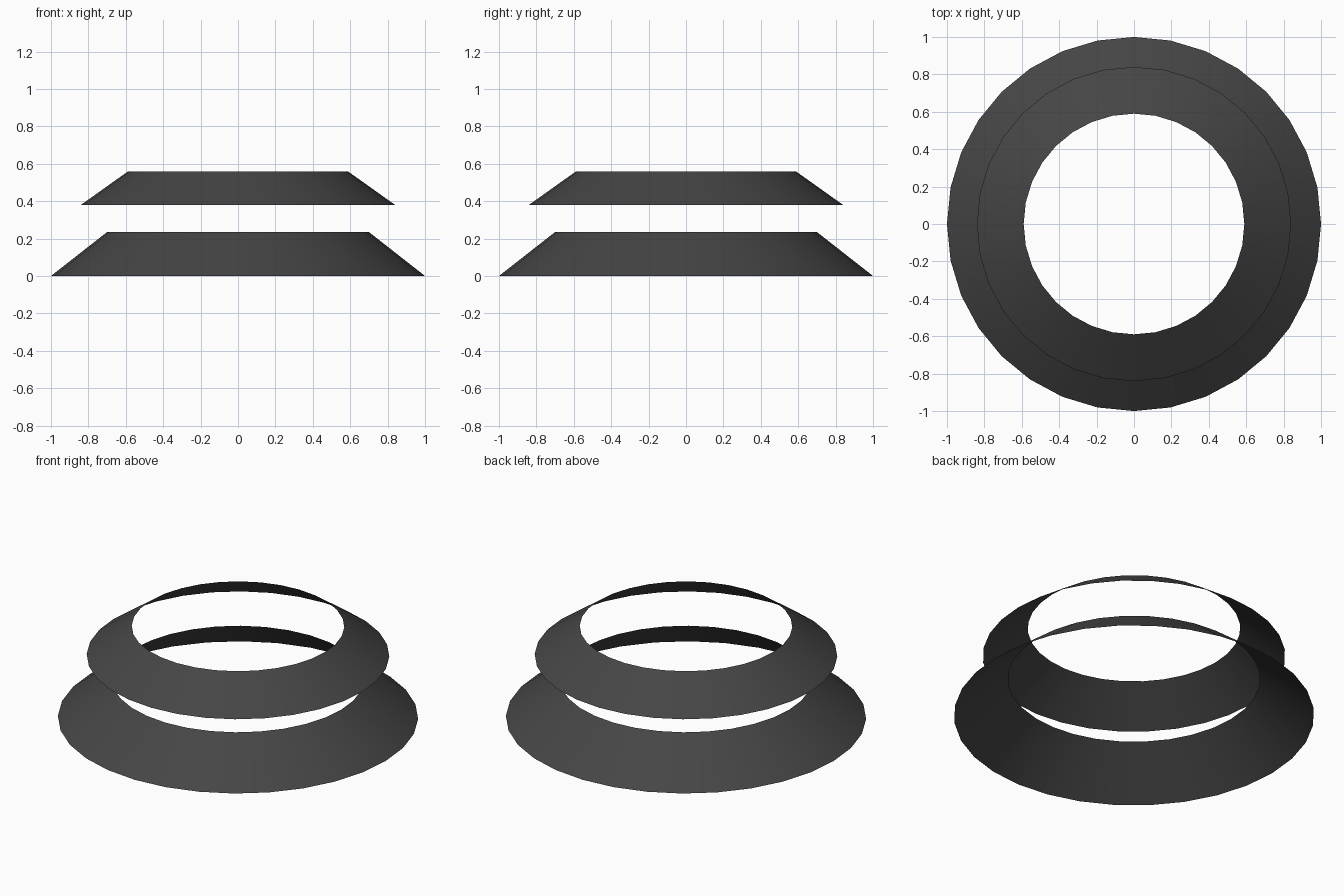
import bpy
import bmesh

cube = bpy.data.objects.get("Cube")
if cube:
    bpy.data.objects.remove(cube, do_unlink=True)

SIDES = 32

# Dark grey material
grey = bpy.data.materials.new("dark_grey")
grey.use_nodes = True
color = (0.06, 0.06, 0.06, 1.0)
grey.diffuse_color = color
grey.node_tree.nodes["Principled BSDF"].inputs["Base Color"].default_value = color


def sloped_band(name, bottom_radius, top_radius, bottom, top):
    """Open, single-walled cone band between two heights."""
    bm = bmesh.new()
    bmesh.ops.create_cone(bm, cap_ends=False, segments=SIDES,
                          radius1=bottom_radius, radius2=top_radius,
                          depth=top - bottom)
    bmesh.ops.translate(bm, verts=bm.verts, vec=(0, 0, (top + bottom) / 2))
    for face in bm.faces:
        face.smooth = True
        # Keep the walls facing outward
        face.normal_update()
        if face.normal.z < 0:
            face.normal_flip()
    mesh = bpy.data.meshes.new(name)
    bm.to_mesh(mesh)
    bm.free()
    mesh.materials.append(grey)
    band = bpy.data.objects.new(name, mesh)
    bpy.context.collection.objects.link(band)
    return band


# Wide band on the ground, narrower band floating above it
sloped_band("lower_band", 1.0, 0.70, 0.0, 0.235)
sloped_band("upper_band", 0.84, 0.59, 0.38, 0.558)
